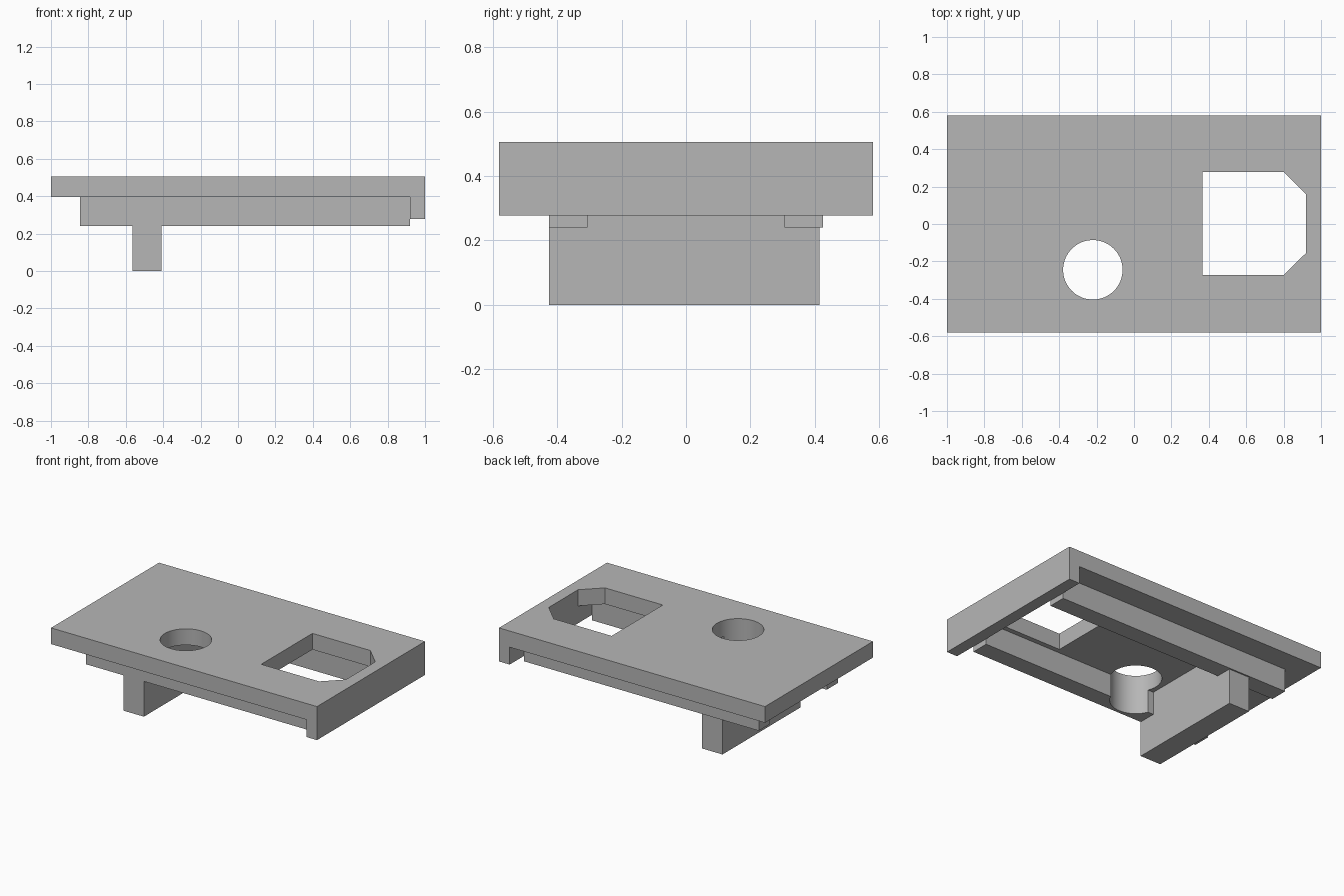
import bpy, bmesh, math

if "Cube" in bpy.data.objects:
    bpy.data.objects.remove(bpy.data.objects["Cube"], do_unlink=True)

grey = bpy.data.materials.new("plain_grey")
grey.use_nodes = True
colour = (0.47, 0.47, 0.47, 1)
grey.diffuse_color = colour
grey.node_tree.nodes["Principled BSDF"].inputs["Base Color"].default_value = colour


def prism(name, outline, depth):
    """Extrude a closed 3D outline along the depth vector."""
    bm = bmesh.new()
    face = bm.faces.new([bm.verts.new(p) for p in outline])
    ext = bmesh.ops.extrude_face_region(bm, geom=[face])
    moved = [v for v in ext["geom"] if isinstance(v, bmesh.types.BMVert)]
    bmesh.ops.translate(bm, verts=moved, vec=depth)
    bmesh.ops.recalc_face_normals(bm, faces=bm.faces)
    mesh = bpy.data.meshes.new(name)
    bm.to_mesh(mesh)
    bm.free()
    mesh.materials.append(grey)
    obj = bpy.data.objects.new(name, mesh)
    bpy.context.collection.objects.link(obj)
    return obj


def box(name, x0, x1, y0, y1, z0, z1):
    return prism(name, [(x0, y0, z0), (x1, y0, z0), (x1, y1, z0), (x0, y1, z0)],
                 (0, 0, z1 - z0))


def cut(target, cutter):
    mod = target.modifiers.new("cut_" + cutter.name, "BOOLEAN")
    mod.operation = "DIFFERENCE"
    mod.solver = "EXACT"
    mod.object = cutter


TOP, UNDER, RAIL_BOTTOM = 0.505, 0.395, 0.24

# Top plate with a downturned lip at one end
profile = [(-1, UNDER), (0.92, UNDER), (0.92, 0.277), (1, 0.277), (1, TOP), (-1, TOP)]
plate = prism("top_plate", [(x, -0.58, z) for x, z in profile], (0, 1.16, 0))

# Two long rails under the plate
rails = {}
for name, side in (("front_rail", -1), ("back_rail", 1)):
    y0, y1 = sorted((side * 0.305, side * 0.425))
    rails[name] = box(name, -0.845, 0.92, y0, y1, RAIL_BOTTOM, UNDER)

# Cross bar hanging between the rails
box("cross_bar", -0.565, -0.41, -0.425, 0.415, 0, UNDER)

# Round hole passes through the plate and bites into the front rail
r, cx, cy = 0.159, -0.22, -0.245
ring = [(cx + r * math.cos(a), cy + r * math.sin(a), 0.1)
        for a in (i * math.tau / 64 for i in range(64))]
round_cutter = prism("round_hole_cutter", ring, (0, 0, 0.6))

# Window with two clipped corners
window = [(0.365, -0.272), (0.80, -0.272), (0.92, -0.155),
          (0.92, 0.16), (0.80, 0.278), (0.365, 0.278)]
window_cutter = prism("window_cutter", [(x, y, 0.3) for x, y in window], (0, 0, 0.4))

cut(plate, round_cutter)
cut(plate, window_cutter)
cut(rails["front_rail"], round_cutter)

# Apply the cuts, then smooth only the round walls
for obj in (plate, rails["front_rail"]):
    bpy.context.view_layer.update()
    done = bpy.data.meshes.new_from_object(
        obj.evaluated_get(bpy.context.evaluated_depsgraph_get()))
    obj.modifiers.clear()
    obj.data = done
    bpy.ops.object.select_all(action="DESELECT")
    obj.select_set(True)
    bpy.context.view_layer.objects.active = obj
    bpy.ops.object.shade_smooth_by_angle(angle=math.radians(30))

for cutter in (round_cutter, window_cutter):
    bpy.data.objects.remove(cutter, do_unlink=True)
